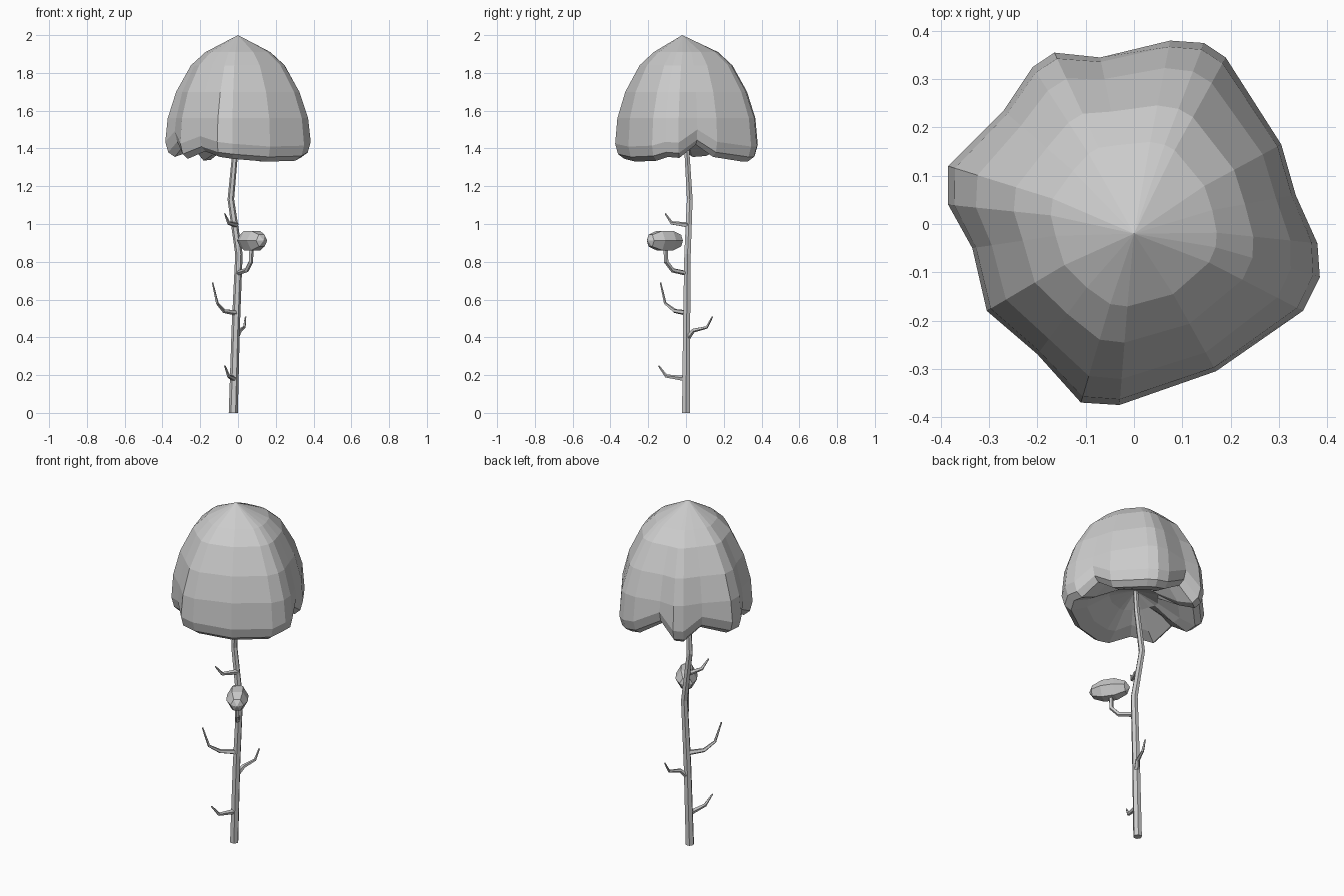
import bpy, bmesh, math
from mathutils import Vector, Matrix

cube = bpy.data.objects.get("Cube")
if cube:
    bpy.data.objects.remove(cube)

grey = bpy.data.materials.new("plain_grey")
grey.use_nodes = True
grey.diffuse_color = (0.6, 0.6, 0.6, 1)
grey.node_tree.nodes["Principled BSDF"].inputs["Base Color"].default_value = (0.6, 0.6, 0.6, 1)


def finish(bm, name):
    bmesh.ops.recalc_face_normals(bm, faces=bm.faces)
    mesh = bpy.data.meshes.new(name)
    bm.to_mesh(mesh)
    bm.free()
    mesh.materials.append(grey)
    obj = bpy.data.objects.new(name, mesh)
    bpy.context.collection.objects.link(obj)
    return obj


def bridge(bm, a, b):
    n = len(a)
    for i in range(n):
        bm.faces.new((a[i], a[(i + 1) % n], b[(i + 1) % n], b[i]))


def fan(bm, ring, point):
    tip = bm.verts.new(point)
    for i in range(len(ring)):
        bm.faces.new((ring[i], ring[(i + 1) % len(ring)], tip))


def tube(name, path, r_start, r_end, sides):
    """Tapered faceted tube swept along a bent path."""
    bm = bmesh.new()
    pts = [Vector(p) for p in path]
    last = len(pts) - 1
    rings = []
    for i, p in enumerate(pts):
        d = (pts[min(i + 1, last)] - pts[max(i - 1, 0)]).normalized()
        if i == 0:
            quat = Vector((0, 0, 1)).rotation_difference(d)
        else:
            quat = old_d.rotation_difference(d) @ quat
        old_d = d
        r = r_start + (r_end - r_start) * i / last
        ring = []
        for k in range(sides):
            a = math.tau * k / sides
            ring.append(bm.verts.new(p + quat @ Vector((r * math.cos(a), r * math.sin(a), 0))))
        rings.append(ring)
    for a, b in zip(rings, rings[1:]):
        bridge(bm, a, b)
    bm.faces.new(rings[0])
    bm.faces.new(rings[-1])
    return finish(bm, name)


# Flower head: lobed outline as x, y and hem height; high hems are the notches
outline = [
    (.385, -.11, 1.355), (.38, -.04, 1.35), (.335, .06, 1.42), (.305, .165, 1.355),
    (.19, .345, 1.33), (.145, .375, 1.33), (.075, .38, 1.34), (-.07, .345, 1.42),
    (-.165, .355, 1.34), (-.21, .325, 1.335), (-.27, .235, 1.405), (-.385, .12, 1.36),
    (-.385, .04, 1.355), (-.335, -.05, 1.41), (-.305, -.18, 1.345), (-.2, -.27, 1.385),
    (-.11, -.37, 1.355), (-.03, -.375, 1.345), (.17, -.305, 1.33), (.35, -.18, 1.335)]
# Each ring: height, scale, roundness, and whether height is counted from the hem
rings = [(1.91, .46, .6, False), (1.84, .66, .45, False), (1.7, .86, .25, False),
         (1.56, .97, .08, False), (.08, 1, 0, True), (.025, .96, 0, True),
         (0, .87, 0, True), (.03, .65, 0, True), (1.45, .35, .3, False)]
bm = bmesh.new()
loops = []
for height, scale, roundness, from_hem in rings:
    loop = []
    for x, y, hem in outline:
        r = math.hypot(x, y)
        k = scale * (1 + roundness * (.37 / r - 1))
        z = height + hem if from_hem else height
        loop.append(bm.verts.new((x * k, y * k, z)))
    loops.append(loop)
for a, b in zip(loops, loops[1:]):
    bridge(bm, a, b)
fan(bm, loops[0], (0, -.02, 2))
fan(bm, loops[-1], (-.01, 0, 1.5))
finish(bm, "flower_head")

# Stem with a kink below the head
tube("stem", [(-.025, 0, 0), (-.012, .003, .45), (.005, .008, .84),
              (-.038, .02, 1.13), (-.015, .005, 1.38), (-.01, 0, 1.52)], .024, .013, 6)

# Thorny shoots and the bud stalk
shoots = {
    "lower_shoot": [(-.02, 0, .18), (-.05, -.105, .195), (-.07, -.145, .25)],
    "back_shoot": [(-.01, .01, .4), (.01, .04, .437), (.033, .11, .453), (.04, .14, .51)],
    "middle_shoot": [(-.01, 0, .53), (-.075, -.06, .54), (-.11, -.11, .58), (-.135, -.135, .69)],
    "upper_shoot": [(-.01, .01, .995), (-.05, -.075, 1.005), (-.07, -.11, 1.055)]}
for name, path in shoots.items():
    tube(name, path, .015, .004, 5)
tube("bud_stalk", [(0, 0, .74), (.045, -.07, .755), (.068, -.105, .8), (.07, -.108, .88)], .013, .012, 5)

# Bud: a blunt faceted pod pointing away from the stem
bm = bmesh.new()
pose = (Matrix.Translation((.075, -.112, .912)) @ Matrix.Rotation(math.atan2(-.83, .55), 4, "Z")
        @ Matrix.Diagonal((.113, .06, .062, 1)) @ Matrix.Rotation(math.pi / 2, 4, "Y"))
bmesh.ops.create_uvsphere(bm, u_segments=6, v_segments=5, radius=1, matrix=pose)
finish(bm, "bud")
